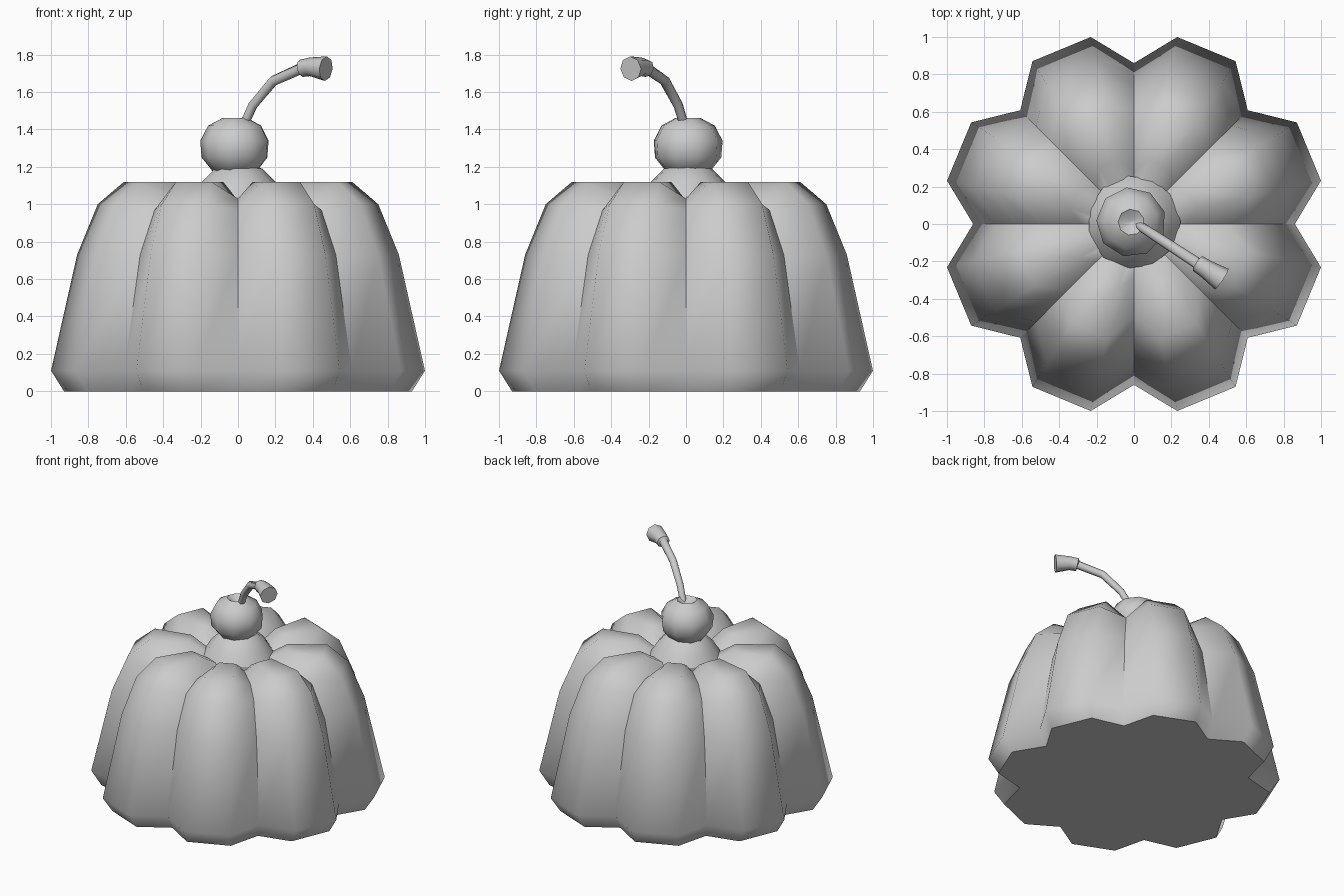
import bpy
import bmesh
from math import sin, cos, pi, radians
from mathutils import Vector

old = bpy.data.objects.get("Cube")
if old:
    bpy.data.objects.remove(old, do_unlink=True)

grey = bpy.data.materials.new("plain grey")
grey.use_nodes = True
grey.diffuse_color = (0.6, 0.6, 0.6, 1)
grey.node_tree.nodes["Principled BSDF"].inputs["Base Color"].default_value = (0.6, 0.6, 0.6, 1)


def skin(name, rings, angle):
    """Join closed rings of points with quads and cap both ends."""
    bm = bmesh.new()
    loops = [[bm.verts.new(p) for p in ring] for ring in rings]
    n = len(loops[0])
    for low, high in zip(loops, loops[1:]):
        for i in range(n):
            j = (i + 1) % n
            bm.faces.new((low[i], low[j], high[j], high[i]))
    bm.faces.new(reversed(loops[0]))
    bm.faces.new(loops[-1])
    bmesh.ops.recalc_face_normals(bm, faces=bm.faces)
    mesh = bpy.data.meshes.new(name)
    bm.to_mesh(mesh)
    bm.free()
    mesh.materials.append(grey)
    obj = bpy.data.objects.new(name, mesh)
    bpy.context.collection.objects.link(obj)
    bpy.ops.object.select_all(action='DESELECT')
    obj.select_set(True)
    bpy.context.view_layer.objects.active = obj
    bpy.ops.object.shade_smooth_by_angle(angle=radians(angle))
    return obj


def lathe(profile, sides, cx, cy, turn=0):
    return [[(cx + r * cos(turn + 2 * pi * i / sides),
              cy + r * sin(turn + 2 * pi * i / sides), z)
             for i in range(sides)] for r, z in profile]


# Fluted pudding: each level is valley radius, valley z, ridge radius, ridge z
levels = [
    (0.80, 0, 0.955, 0),
    (0.86, 0.11, 1.026, 0.11),
    (0.74, 0.73, 0.883, 0.73),
    (0.63, 0.97, 0.77, 1.0),
    (0.50, 1.03, 0.626, 1.12),
    (0.28, 1.02, 0.35, 1.12),
    (0.16, 1.0, 0.17, 1.01),
]
rings = []
for vr, vz, rr, rz in levels:
    ring = []
    for lobe in range(8):
        for offset, r, z in ((0, vr, vz), (13.05, rr, rz), (31.95, rr, rz)):
            a = radians(45 * lobe + offset)
            ring.append((r * cos(a), r * sin(a), z))
    rings.append(ring)
skin("pudding", rings, 56)

# Cream dollop under the cherry
skin("cream", lathe([(0.25, 0.98), (0.25, 1.04), (0.2, 1.12), (0.13, 1.19), (0.05, 1.22)],
                    11, 0, 0.01), 30)

# Cherry with a dimple at the stem
skin("cherry", lathe([(0.04, 1.15), (0.12, 1.175), (0.18, 1.25), (0.187, 1.34),
                      (0.145, 1.42), (0.07, 1.46), (0.01, 1.42)],
                     9, -0.015, 0.01, 0.3), 50)

# Bent stem with a flared end: x, z and radius; it leans to the front left
path = [(0.02, 1.40, 0.024), (0.08, 1.53, 0.026), (0.19, 1.66, 0.028), (0.335, 1.725, 0.03),
        (0.34, 1.727, 0.047), (0.385, 1.735, 0.05), (0.47, 1.725, 0.066)]
points = [Vector((x, -0.65 * x + 0.01, z)) for x, z, r in path]
stem = []
for k, (p, (x, z, r)) in enumerate(zip(points, path)):
    tangent = points[min(k + 1, len(points) - 1)] - points[max(k - 1, 0)]
    turn = tangent.to_track_quat('Z', 'Y')
    stem.append([p + turn @ Vector((r * cos(pi * i / 4), r * sin(pi * i / 4), 0))
                 for i in range(8)])
skin("stem", stem, 50)
